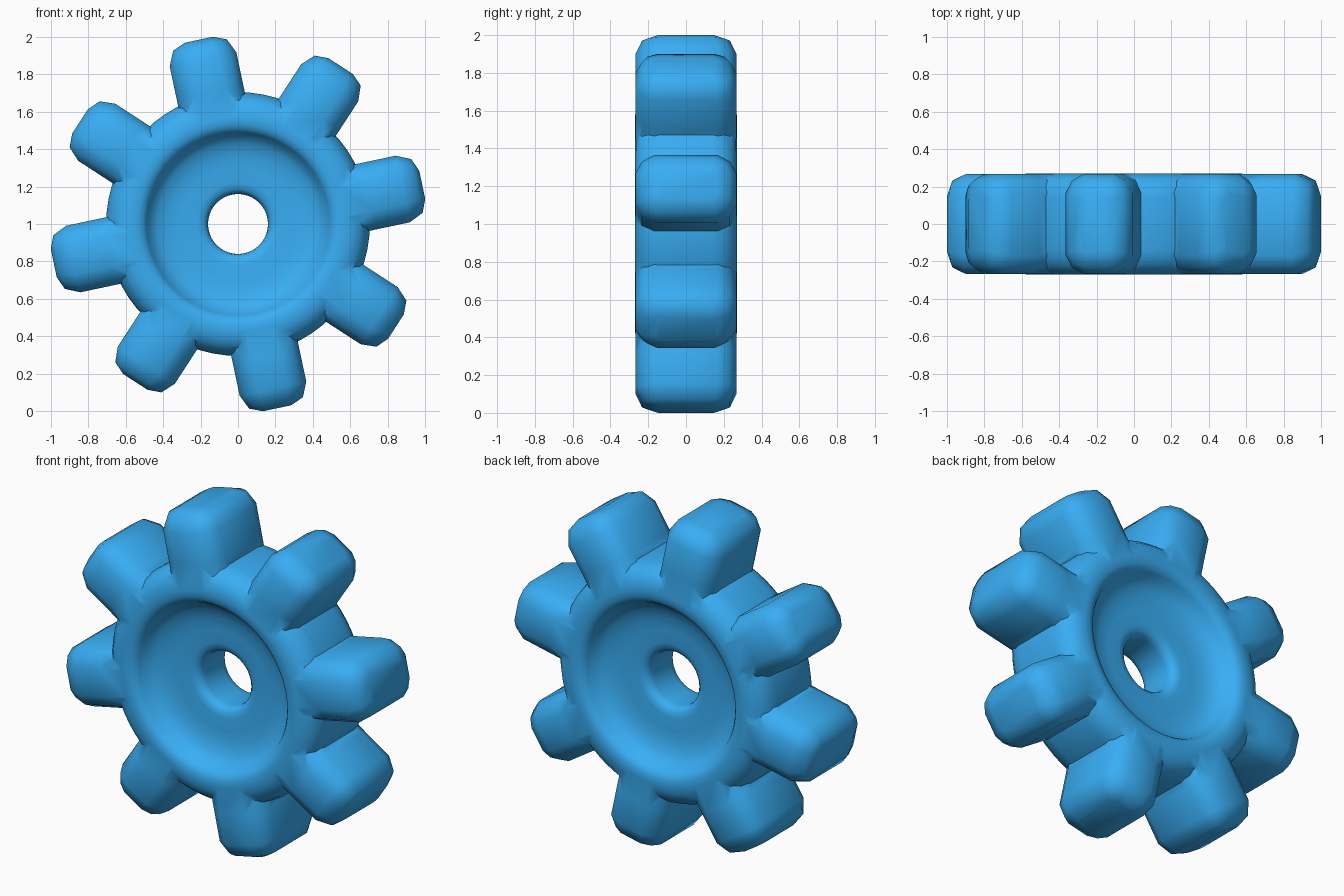
import bpy, bmesh, math
from mathutils import Vector

if "Cube" in bpy.data.objects:
    bpy.data.objects.remove(bpy.data.objects["Cube"])

SEGMENTS = 64
TEETH = 8
FIRST_ANGLE = math.radians(12)


def make_object(name, bm):
    bmesh.ops.recalc_face_normals(bm, faces=bm.faces)
    mesh = bpy.data.meshes.new(name)
    bm.to_mesh(mesh)
    bm.free()
    obj = bpy.data.objects.new(name, mesh)
    bpy.context.collection.objects.link(obj)
    return obj


def bridge(bm, a, b):
    n = len(a)
    for i in range(n):
        j = (i + 1) % n
        bm.faces.new((a[i], a[j], b[j], b[i]))


# Wheel body: (radius, depth) half profile from bore to outer rim, mirrored
half = [(.16, .08), (.165, .11), (.185, .13), (.22, .137), (.30, .137),
        (.37, .145), (.43, .165), (.47, .195), (.49, .235), (.505, .255),
        (.535, .268), (.57, .27), (.61, .265), (.655, .245), (.69, .20),
        (.705, .14)]
profile = half + [(r, -d) for r, d in reversed(half)]
bm = bmesh.new()
rings = []
for r, d in profile:
    rings.append([bm.verts.new((r * math.cos(2 * math.pi * i / SEGMENTS), d,
                                1 + r * math.sin(2 * math.pi * i / SEGMENTS)))
                  for i in range(SEGMENTS)])
for k in range(len(rings)):
    bridge(bm, rings[k], rings[(k + 1) % len(rings)])
gear = make_object("gear_wheel", bm)


# Rounded-rectangle cross-section of a tooth
def section(hv, hy, c):
    quarter = [(hv, hy - c), (hv - .35 * c, hy - .35 * c), (hv - c, hy)]
    pts = list(quarter)
    pts += [(-v, y) for v, y in reversed(quarter)]
    pts += [(-v, -y) for v, y in quarter]
    pts += [(v, -y) for v, y in reversed(quarter)]
    return pts


# Teeth: radius, inset from full size, corner size
stations = [(.56, 0, .10), (.72, 0, .10), (.90, 0, .10),
            (.978, .035, .08), (1.007, .105, .03)]
bm = bmesh.new()
for t in range(TEETH):
    a = FIRST_ANGLE + 2 * math.pi * t / TEETH
    out = Vector((math.cos(a), 0, math.sin(a)))
    side = Vector((-math.sin(a), 0, math.cos(a)))
    loops = []
    for u, inset, c in stations:
        loops.append([bm.verts.new(Vector((0, y, 1)) + out * u + side * v)
                      for v, y in section(.182 - inset, .268 - inset, c)])
    for lo, hi in zip(loops, loops[1:]):
        bridge(bm, lo, hi)
    bm.faces.new(loops[0])
    bm.faces.new(loops[-1])
teeth = make_object("gear_teeth", bm)

# Fuse teeth and wheel
mod = gear.modifiers.new("fuse", 'BOOLEAN')
mod.operation = 'UNION'
mod.solver = 'EXACT'
mod.object = teeth
bpy.context.view_layer.objects.active = gear
gear.select_set(True)
bpy.ops.object.modifier_apply(modifier=mod.name)
bpy.data.objects.remove(teeth)

# Blue finish and smooth shading
mat = bpy.data.materials.new("blue")
mat.diffuse_color = (.04, .42, .90, 1)
mat.use_nodes = True
mat.node_tree.nodes["Principled BSDF"].inputs["Base Color"].default_value = mat.diffuse_color
gear.data.materials.clear()
gear.data.materials.append(mat)
bpy.ops.object.shade_smooth_by_angle(angle=math.radians(48))
